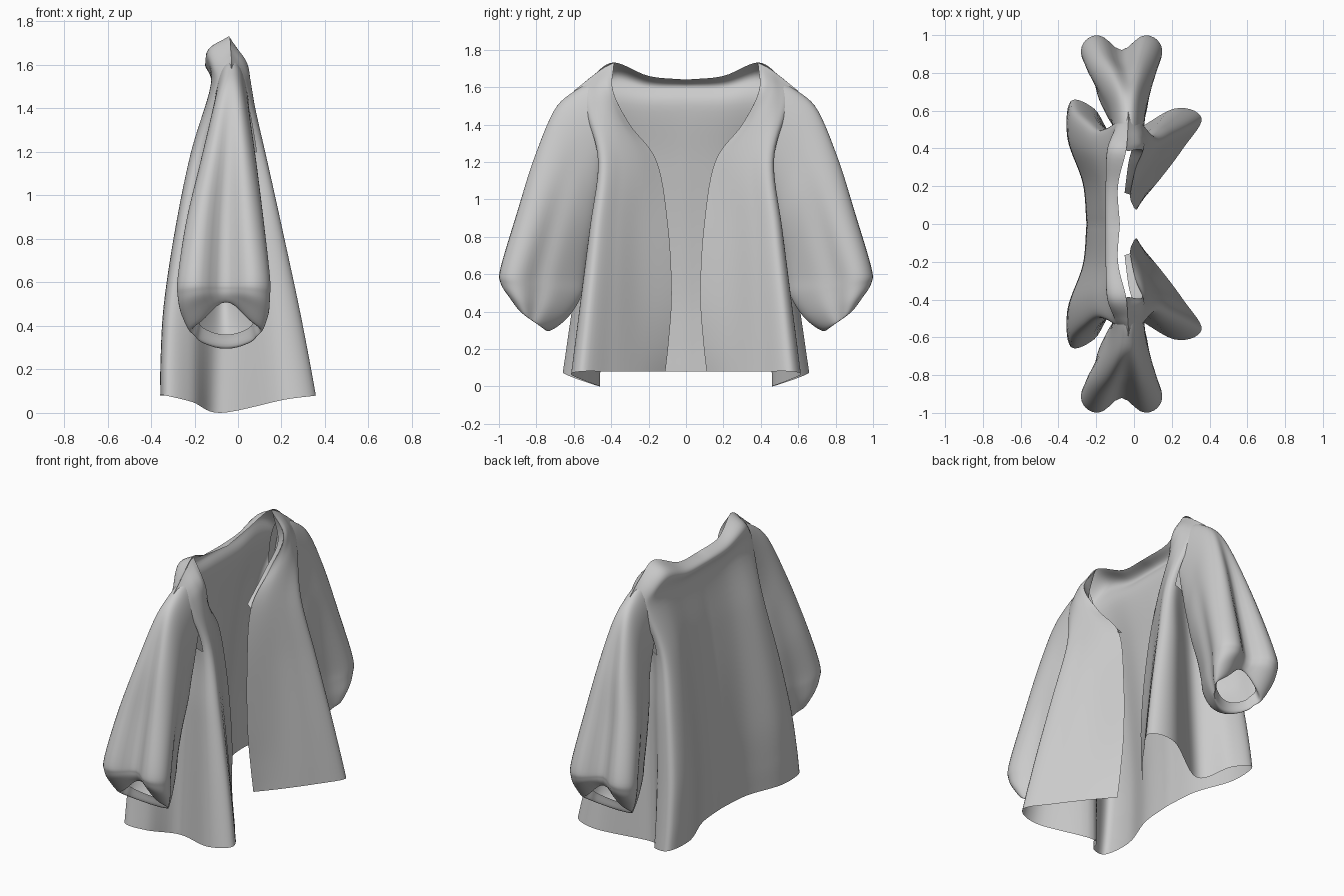
import bpy, bmesh, math
from mathutils import Vector

if "Cube" in bpy.data.objects:
    bpy.data.objects.remove(bpy.data.objects["Cube"])


def spline(pts, n, closed=False):
    """Catmull-Rom samples through a row of vectors."""
    out, m = [], len(pts)
    for i in range(m if closed else m - 1):
        if closed:
            a, b, c, d = (pts[(i + k) % m] for k in (-1, 0, 1, 2))
        else:
            b, c = pts[i], pts[i + 1]
            a = pts[i - 1] if i else b * 2 - c
            d = pts[i + 2] if i + 2 < m else c * 2 - b
        for k in range(n):
            t = k / n
            out.append(0.5 * (2 * b + (c - a) * t + (2 * a - 5 * b + 4 * c - d) * t * t
                              + (3 * b - a - 3 * c + d) * t ** 3))
    if not closed:
        out.append(pts[-1].copy())
    return out


def loft(name, rows, n, closed=False, skip=None):
    """Smooth cloth sheet through rows of points, mirrored to the other side."""
    cols = [spline(list(c), n) for c in zip(*rows)]
    grid = list(zip(*cols))
    if not closed:
        grid = [spline(list(r), n) for r in grid]
    bm = bmesh.new()
    vs = [[bm.verts.new(p) for p in r] for r in grid]
    w = len(vs[0])
    for i in range(len(vs) - 1):
        for j in range(w if closed else w - 1):
            if skip and skip(i / n, j / n):
                continue
            k = (j + 1) % w
            bm.faces.new((vs[i][j], vs[i][k], vs[i + 1][k], vs[i + 1][j]))
    bmesh.ops.delete(bm, geom=[v for v in bm.verts if not v.link_faces], context='VERTS')
    bmesh.ops.recalc_face_normals(bm, faces=bm.faces)
    me = bpy.data.meshes.new(name)
    bm.to_mesh(me)
    bm.free()
    for p in me.polygons:
        p.use_smooth = True
    ob = bpy.data.objects.new(name, me)
    bpy.context.collection.objects.link(ob)
    mod = ob.modifiers.new("mirror", 'MIRROR')
    mod.use_axis = (False, True, False)
    mod.merge_threshold = 0.002
    return ob


# Body: half outline from front opening, round the side fold, to centre back
hem = [(.03, .11), (.14, .24), (.26, .40), (.358, .56), (.21, .61), (-.08, .46),
       (-.21, .61), (-.335, .65), (-.352, .46), (-.27, .22), (-.25, 0)]
chest = [(-.02, .155), (.04, .25), (.09, .35), (.125, .435), (.085, .47), (-.04, .435),
         (-.14, .49), (-.20, .485), (-.215, .38), (-.18, .20), (-.165, 0)]
rows = []
for z in (.08, .25, .5, .85, 1.2):
    t = (z - .08) / 1.12
    bulge = math.sin(math.pi * t)
    row = []
    for i, (h, c) in enumerate(zip(hem, chest)):
        x = (h[0] + (c[0] - h[0]) * t) * (1 + (.13 if i > 5 else .03) * bulge)
        y = h[1] + (c[1] - h[1]) * t - (.055 * bulge if i == 0 else 0)
        drop = {4: .02, 5: .08, 6: .03}.get(i, 0) * (1 - t)
        row.append(Vector((x, y, z - drop)))
    rows.append(row)

# Shoulders and neckline, closing along the shoulder ridge
yoke = [(.01, .30, 1.40), (.05, .37, 1.45), (.065, .43, 1.48), (.06, .49, 1.47),
        (.04, .53, 1.45), (-.03, .56, 1.44), (-.09, .54, 1.45), (-.115, .50, 1.48),
        (-.125, .38, 1.51), (-.12, .20, 1.50), (-.12, 0, 1.50)]
collar = [(.045, .39, 1.58), (.045, .42, 1.60), (.035, .46, 1.60), (.025, .50, 1.58),
          (.01, .55, 1.55), (-.03, .59, 1.52), (-.065, .55, 1.55), (-.095, .50, 1.59),
          (-.14, .39, 1.66), (-.15, .20, 1.61), (-.15, 0, 1.605)]
ridge = [(-.04, .385, 1.73), (-.04, .42, 1.715), (-.035, .46, 1.69), (-.033, .50, 1.66),
         (-.03, .55, 1.62), (-.03, .60, 1.58), (-.03, .55, 1.62), (-.033, .50, 1.66),
         (-.042, .385, 1.732), (-.085, .20, 1.66), (-.075, 0, 1.64)]
for r in (yoke, collar, ridge):
    rows.append([Vector(p) for p in r])
loft("jacket_body", rows, 7, skip=lambda i, j: 4 <= i < 5.8 and 4 <= j < 6)

# Lapel: narrow strip of the front edge folded inside the neckline
outer = [Vector(p) for p in ((-.018, .155, 1.2), (.01, .30, 1.40), (.045, .39, 1.58), (-.04, .385, 1.73))]
inner = [Vector(p) for p in ((-.05, .165, 1.22), (-.03, .32, 1.39), (-.01, .41, 1.53), (-.04, .40, 1.71))]
loft("lapel", [outer, inner], 6)

# Sleeve: inner y/z, outer y/z, x centre, half width, fold strength
stations = [
    (.45, 1.13, .47, 1.64, -.03, .08, 0),
    (.455, 1.04, .59, 1.59, -.03, .085, .05),
    (.47, .95, .715, 1.49, -.035, .10, .15),
    (.485, .85, .83, 1.25, -.045, .135, .45),
    (.52, .70, .93, .94, -.06, .18, .8),
    (.54, .58, 1.02, .64, -.065, .213, 1),
    (.56, .48, 1.02, .55, -.065, .213, 1),
    (.64, .36, .975, .48, -.06, .20, .9),
    (.74, .295, .91, .41, -.055, .165, .6),
    (.76, .36, .88, .47, -.055, .14, .5)]
rings = []
for yi, zi, yo, zo, cx, hx, f in stations:
    ring = []
    lift = max(0, .6 - zo) * .6
    for k in range(64):
        a = 2 * math.pi * k / 64
        s = math.sin(a - .6 * f * math.sin(a))
        v = (1 - math.cos(a)) / 2
        x = hx * s * (1 - .13 * f * math.exp(-((v - .5) / .13) ** 2))
        up = lift * v ** 4 * math.exp(-(s / .6) ** 2)
        v -= .22 * f * v ** 4 * math.exp(-(s / .4) ** 2)
        ring.append(Vector((cx + x, yi + (yo - yi) * v, zi + (zo - zi) * v + up)))
    rings.append(ring)
loft("sleeve", rings, 6, closed=True)
